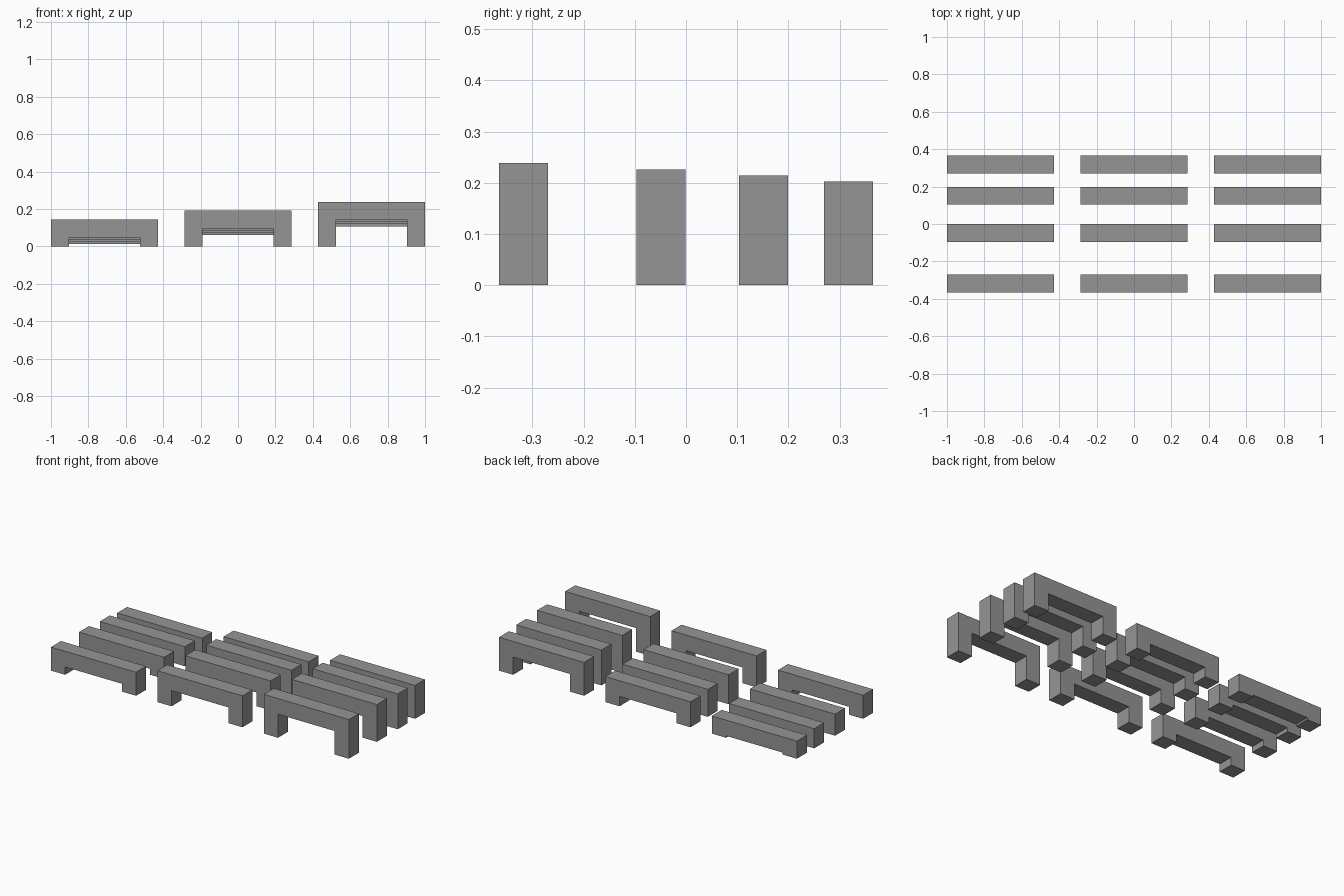
import bpy, bmesh

if "Cube" in bpy.data.objects:
    bpy.data.objects.remove(bpy.data.objects["Cube"])

U = 2 / 84            # layout module
WIDTH, THICK = 24 * U, 4 * U
COLUMN_STEP = 30 * U

grey = bpy.data.materials.new("mid grey")
grey.diffuse_color = (0.3, 0.3, 0.3, 1)
grey.use_nodes = True
grey.node_tree.nodes["Principled BSDF"].inputs["Base Color"].default_value = grey.diffuse_color


def portal(name, x, y, height):
    """Square-section beam on two legs: U profile extruded along y."""
    a, b, h = WIDTH / 2, WIDTH / 2 - THICK, height - THICK
    profile = [(-a, 0), (-b, 0), (-b, h), (b, h),
               (b, 0), (a, 0), (a, height), (-a, height)]
    bm = bmesh.new()
    face = bm.faces.new([bm.verts.new((px, 0, pz)) for px, pz in profile])
    ext = bmesh.ops.extrude_face_region(bm, geom=[face])
    moved = [v for v in ext["geom"] if isinstance(v, bmesh.types.BMVert)]
    bmesh.ops.translate(bm, verts=moved, vec=(0, THICK, 0))
    bmesh.ops.recalc_face_normals(bm, faces=bm.faces)
    mesh = bpy.data.meshes.new(name)
    bm.to_mesh(mesh)
    bm.free()
    mesh.materials.append(grey)
    obj = bpy.data.objects.new(name, mesh)
    obj.location = (x, y, 0)
    bpy.context.collection.objects.link(obj)


# Rows get lower towards the back, columns get taller to the right
row_fronts = [-15.33 * U, -4.04 * U, 4.36 * U, 11.33 * U]
for r, y in enumerate(row_fronts):
    for c in range(3):
        height = (6 + 2 * c - 0.5 * r) * U
        portal(f"portal_row{r + 1}_column{c + 1}", (c - 1) * COLUMN_STEP, y, height)
